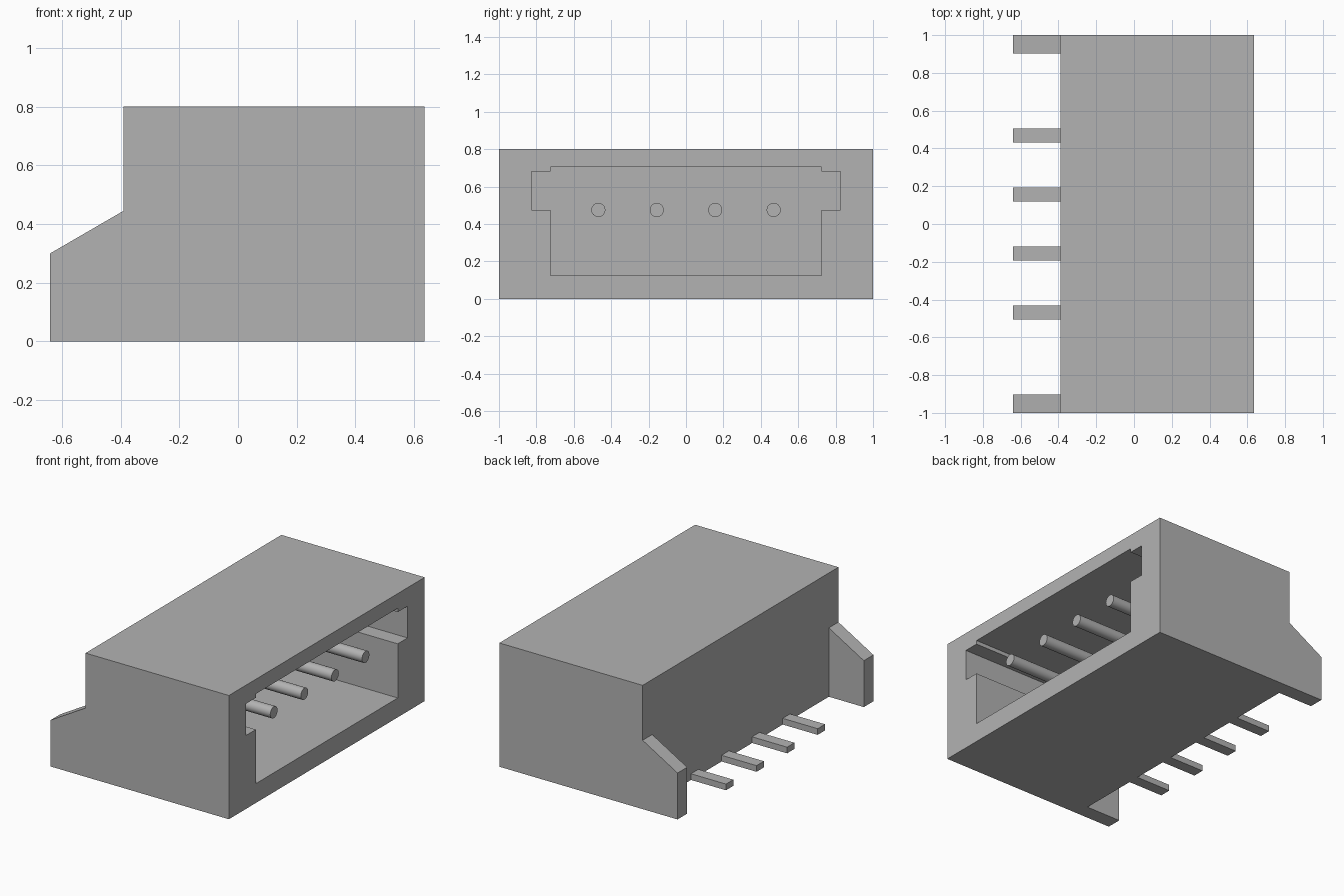
import bpy
import bmesh
from mathutils import Vector

cube = bpy.data.objects.get("Cube")
if cube:
    bpy.data.objects.remove(cube, do_unlink=True)

# Single neutral grey
grey = bpy.data.materials.new("neutral_grey")
grey.use_nodes = True
GREY = (0.45, 0.45, 0.45, 1.0)
grey.diffuse_color = GREY
grey.node_tree.nodes["Principled BSDF"].inputs["Base Color"].default_value = GREY

BACK, REAR, FRONT = -0.64, -0.39, 0.635   # ear tips, housing rear, open face
CAVITY_FLOOR = -0.22
PIN_ROWS = [(i - 1.5) * 0.3125 for i in range(4)]


def prism(name, outline, offset):
    """Extrude a closed 3D outline along an offset vector."""
    bm = bmesh.new()
    face = bm.faces.new([bm.verts.new(p) for p in outline])
    result = bmesh.ops.extrude_face_region(bm, geom=[face])
    moved = [v for v in result["geom"] if isinstance(v, bmesh.types.BMVert)]
    bmesh.ops.translate(bm, verts=moved, vec=Vector(offset))
    bmesh.ops.recalc_face_normals(bm, faces=bm.faces)
    mesh = bpy.data.meshes.new(name)
    bm.to_mesh(mesh)
    bm.free()
    mesh.materials.append(grey)
    obj = bpy.data.objects.new(name, mesh)
    bpy.context.collection.objects.link(obj)
    return obj


def box(name, x, y, z):
    outline = [(x[0], y[0], z[0]), (x[1], y[0], z[0]),
               (x[1], y[1], z[0]), (x[0], y[1], z[0])]
    return prism(name, outline, (0, 0, z[1] - z[0]))


def cut(target, cutter):
    """Subtract the cutter, then discard it."""
    mod = target.modifiers.new("cut", "BOOLEAN")
    mod.operation = "DIFFERENCE"
    mod.solver = "EXACT"
    mod.object = cutter
    bpy.context.view_layer.objects.active = target
    bpy.ops.object.modifier_apply(modifier=mod.name)
    bpy.data.objects.remove(cutter, do_unlink=True)


# Housing with sloped rear ears, from its side profile
side = [(BACK, 0), (FRONT, 0), (FRONT, 0.8), (REAR, 0.8), (REAR, 0.445), (BACK, 0.3)]
housing = prism("housing", [(x, -1, z) for x, z in side], (0, 2, 0))

# Gap between the two ears
cut(housing, box("ear_gap_cutter", (BACK - 0.2, REAR), (-0.902, 0.902), (-0.2, 1)))

# Socket with a keyed slot on each side
half = [(0.725, 0.125), (0.725, 0.475), (0.825, 0.475),
        (0.825, 0.68), (0.725, 0.68), (0.725, 0.705)]
socket = half + [(-y, z) for y, z in reversed(half)]
cut(housing, prism("socket_cutter", [(CAVITY_FLOOR, y, z) for y, z in socket],
                   (FRONT - CAVITY_FLOOR + 0.2, 0, 0)))

# Contact pins and the flat solder tails behind them
for i, y in enumerate(PIN_ROWS, 1):
    start, tip = CAVITY_FLOOR - 0.05, 0.585
    bpy.ops.mesh.primitive_cylinder_add(
        vertices=32, radius=0.0375, depth=tip - start,
        location=((start + tip) / 2, y, 0.475), rotation=(0, 1.5707963, 0))
    pin = bpy.context.object
    pin.name = f"contact_pin_{i}"
    pin.data.materials.append(grey)
    bpy.ops.object.shade_smooth_by_angle()
    box(f"solder_tail_{i}", (BACK, REAR), (y - 0.0375, y + 0.0375), (0, 0.04))
